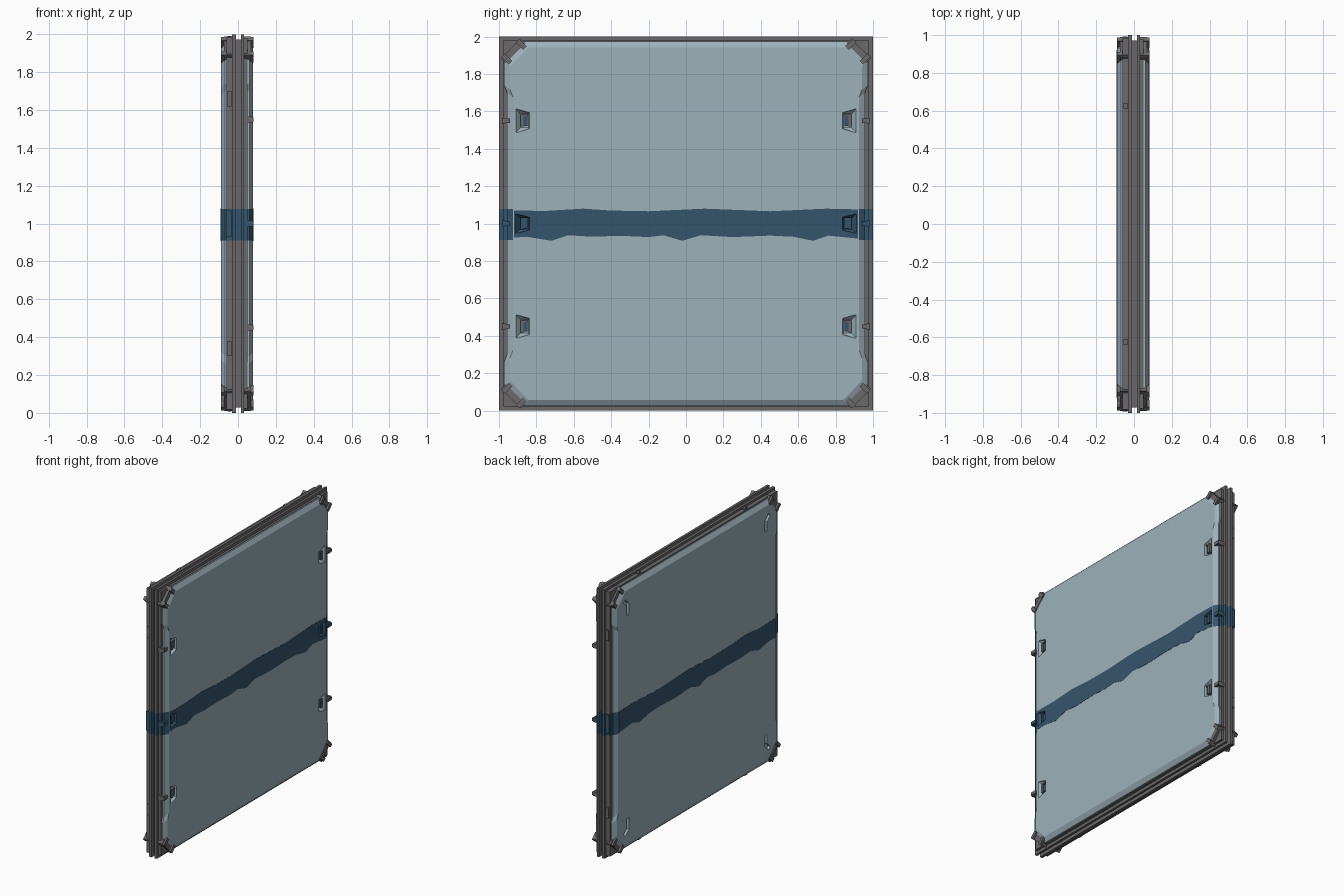
import bpy, bmesh, math
from mathutils import Vector

if "Cube" in bpy.data.objects:
    bpy.data.objects.remove(bpy.data.objects["Cube"])

def material(name, rgb):
    m = bpy.data.materials.new(name)
    m.diffuse_color = (*rgb, 1)
    m.use_nodes = True
    m.node_tree.nodes["Principled BSDF"].inputs["Base Color"].default_value = m.diffuse_color
    return m

LIGHT = material("pale blue grey", (0.34, 0.44, 0.49))
DARK = material("dark grey", (0.145, 0.14, 0.14))
BLUE = material("stripe blue", (0.036, 0.09, 0.15))
Z0, Z1 = 0.912, 1.078          # stripe height limits
QUADS = [(a, b) for a in (-1, 1) for b in (-1, 1)]

def prism(bm, poly, x0, x1, sy=1, sz=1, top=1.0):
    """Extrude a (y, z) outline along x; z is measured from the panel centre."""
    rings = [[bm.verts.new((x, sy * y, 1 + sz * z)) for y, z in poly] for x in (x0, x1)]
    skin(bm, rings)

def skin(bm, rings):
    n = len(rings[0])
    for a, b in zip(rings, rings[1:]):
        for i in range(n):
            j = (i + 1) % n
            bm.faces.new((a[i], a[j], b[j], b[i]))
    bm.faces.new(rings[0][::-1])
    bm.faces.new(rings[-1])

def rect(y0, y1, z0, z1):
    return [(y0, z0), (y1, z0), (y1, z1), (y0, z1)]

def slanted(t, n, ht, hn, c=0.915):
    """Rectangle lying along the corner chamfer."""
    k = math.sqrt(0.5)
    return [(c + k * (b - a), c + k * (b + a)) for a, b in
            ((t - ht, n - hn), (t + ht, n - hn), (t + ht, n + hn), (t - ht, n + hn))]

def make(name, bm, mat):
    bmesh.ops.recalc_face_normals(bm, faces=bm.faces)
    me = bpy.data.meshes.new(name)
    bm.to_mesh(me)
    bm.free()
    ob = bpy.data.objects.new(name, me)
    bpy.context.collection.objects.link(ob)
    me.materials.append(mat)
    return ob

def cut(ob, cutter):
    m = ob.modifiers.new("cut", 'BOOLEAN')
    m.operation, m.solver, m.object = 'DIFFERENCE', 'EXACT', cutter
    bpy.context.view_layer.objects.active = ob
    bpy.ops.object.modifier_apply(modifier=m.name)

def paint_stripe(ob, cap=None):
    """Split at the stripe heights and colour the faces between, except a big cap face."""
    me = ob.data
    while len(me.materials) > 1:
        me.materials.pop()
    me.materials.append(BLUE)
    bm = bmesh.new()
    bm.from_mesh(me)
    for z in (Z0, Z1):
        bmesh.ops.bisect_plane(bm, geom=bm.verts[:] + bm.edges[:] + bm.faces[:],
                               plane_co=(0, 0, z), plane_no=(0, 0, 1))
    for f in bm.faces:
        c = f.calc_center_median()
        on_cap = cap is not None and all(abs(v.co.x - cap) < 1e-4 for v in f.verts)
        f.material_index = int(Z0 < c.z < Z1 and not on_cap)
    bm.to_mesh(me)
    bm.free()

# Layered square frame with grooves between the plates
bm = bmesh.new()
for x0, x1, h in ((-0.062, -0.03, 0.983), (-0.031, -0.01, 1.0), (-0.011, 0.016, 0.972),
                  (0.015, 0.033, 1.0), (0.032, 0.05, 0.978)):
    prism(bm, rect(-h, h, -h, h), x0, x1)
paint_stripe(make("frame", bm, DARK))

# Small tabs and latches around the rim
bm = bmesh.new()
for s, t in QUADS:
    prism(bm, rect(0.61, 0.64, 0.98, 0.992), -0.056, -0.034, s, t)
    prism(bm, rect(0.98, 0.992, 0.62, 0.70), -0.056, -0.034, s, t)
for s in (-1, 1):
    prism(bm, rect(0.98, 0.992, -0.07, 0.07), -0.06, -0.034, s)
paint_stripe(make("rim_tabs", bm, DARK))

# Outer panel outline: cut corners and slightly recessed sides
quarter = [(0.957, 0.70), (0.972, 0.74), (0.972, 0.87), (0.87, 0.975)]
outline = (quarter + [(-y, z) for y, z in quarter[::-1]]
           + [(-y, -z) for y, z in quarter] + [(y, -z) for y, z in quarter[::-1]])

def panel(name, profile):
    bm = bmesh.new()
    skin(bm, [[bm.verts.new((x, y * k, 1 + z * k)) for y, z in outline] for x, k in profile])
    return make(name, bm, LIGHT)

# Ragged painted band on a panel face
low = [(-.92, .925), (-.85, .93), (-.72, .908), (-.63, .938), (-.5, .93), (-.35, .935), (-.2, .928),
       (-.12, .938), (-.02, .908), (.08, .938), (.25, .928), (.45, .936), (.57, .93),
       (.68, .908), (.76, .936), (.92, .92)]
high = [(.92, 1.076), (.75, 1.08), (.45, 1.066), (.1, 1.08), (-.2, 1.066), (-.4, 1.07),
        (-.55, 1.08), (-.75, 1.068), (-.92, 1.07)]

def band(name, x0, x1):
    bm = bmesh.new()
    prism(bm, [(y, z - 1) for y, z in low + high], x0, x1)
    return make(name, bm, BLUE)

right = panel("right_panel", ((0.03, 1), (0.06, 1), (0.08, 0.967)))
left = panel("left_panel", ((-0.03, 1), (-0.068, 1), (-0.09, 0.967)))
right_band = band("right_stripe", 0.078, 0.0815)
left_band = band("left_stripe", -0.0915, -0.088)

# Tapered grip recesses in the right panel
bm = bmesh.new()
for s in (-1, 1):
    for zc in (-0.55, 0, 0.55):
        w = 1 if zc else 0.8
        pts = [(0.052, 0.842, 0.036), (0.052, 0.885, 0.036), (0.086, 0.836, 0.045), (0.086, 0.915, 0.068)]
        vs = [bm.verts.new((x, s * y, 1 + zc + q * z * w)) for x, y, z in pts for q in (-1, 1)]
        bmesh.ops.convex_hull(bm, input=vs)
cutter = make("grip_cutter", bm, LIGHT)
cutter.hide_render = True
cut(right, cutter)
cut(right_band, cutter)
bpy.data.objects.remove(cutter)

# Bent grooves near the left panel's corners
bm = bmesh.new()
groove = [(0.80, 0.755), (0.825, 0.755), (0.825, 0.825), (0.86, 0.86), (0.843, 0.88), (0.80, 0.84)]
for s, t in QUADS:
    prism(bm, groove, -0.1, -0.072, s, t)
cutter = make("groove_cutter", bm, LIGHT)
cutter.hide_render = True
cut(left, cutter)
bpy.data.objects.remove(cutter)
paint_stripe(right, 0.08)
paint_stripe(left, -0.09)

# Grips inside the recesses: blue pads with a grey lip
pads, lips = bmesh.new(), bmesh.new()
for s in (-1, 1):
    for zc in (-0.55, 0, 0.55):
        prism(pads, rect(0.847, 0.873, zc - 0.027, zc + 0.027), 0.045, 0.069, s)
        prism(lips, rect(0.868, 0.884, zc - 0.032, zc + 0.032), 0.045, 0.074, s)
        prism(lips, rect(0.845, 0.88, zc + 0.025, zc + 0.033), 0.045, 0.074, s)
make("grip_pads", pads, BLUE)
paint_stripe(make("grip_lips", lips, DARK))

# Side clips holding the right panel
bm = bmesh.new()
for s in (-1, 1):
    for zc in (-0.55, 0, 0.55):
        prism(bm, rect(0.94, 0.985, zc - 0.012, zc + 0.012), 0.03, 0.082, s)
        prism(bm, rect(0.965, 0.985, zc - 0.016, zc + 0.016), 0.03, 0.076, s)
paint_stripe(make("side_clips", bm, DARK))

# Diagonal clamps at all corners of both faces
bm = bmesh.new()
for x0, x1, xe in ((0.03, 0.07, 0.083), (-0.03, -0.075, -0.09)):
    for s, t in QUADS:
        prism(bm, slanted(0, 0.012, 0.075, 0.018), x0, x1, s, t)
        for e in (-0.055, 0.055):
            prism(bm, slanted(e, 0.006, 0.013, 0.028), x0, xe, s, t)
make("corner_clamps", bm, DARK)
